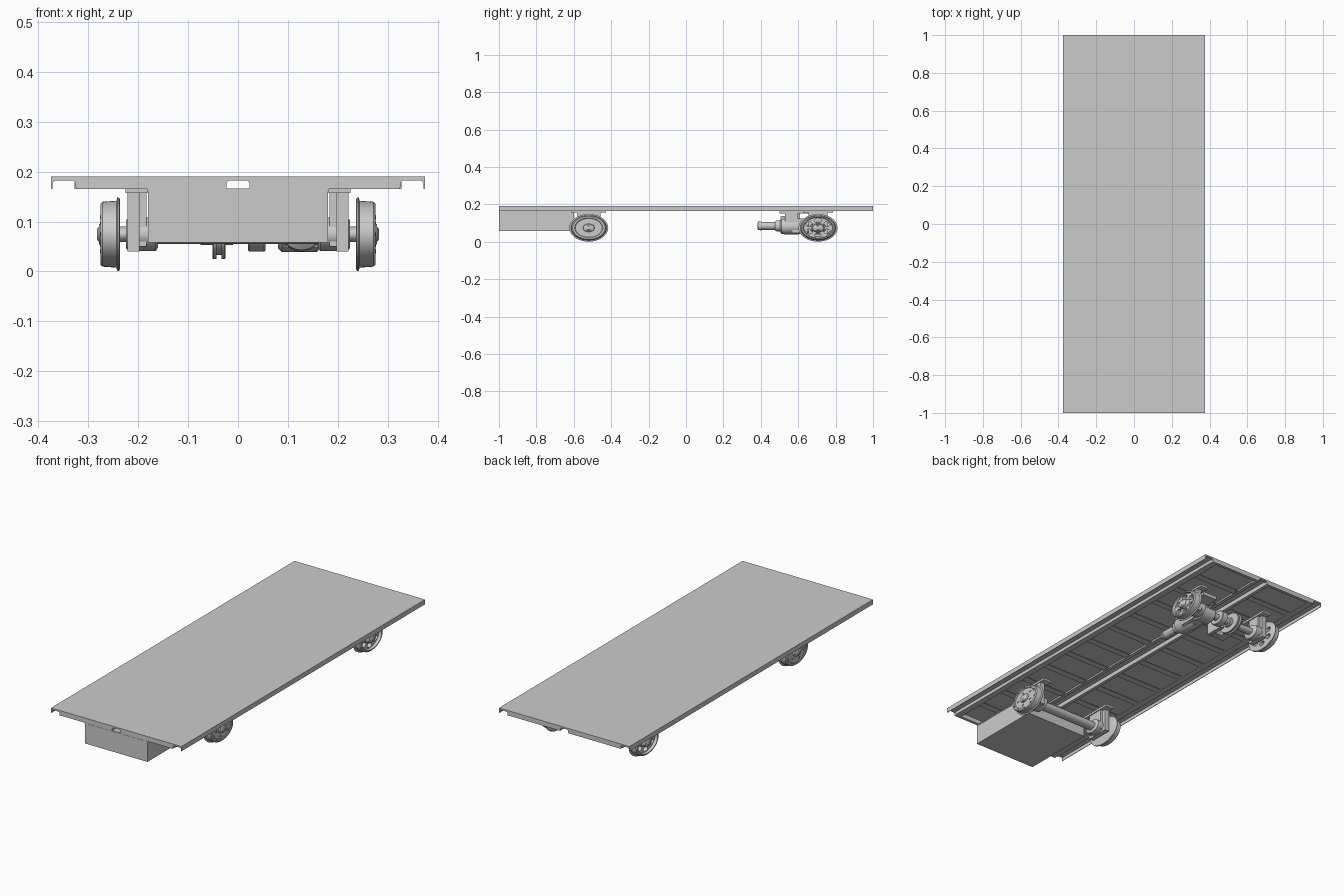
import bpy, bmesh, math
from mathutils import Vector

if "Cube" in bpy.data.objects:
    bpy.data.objects.remove(bpy.data.objects["Cube"])

SY = 1.42          # wheels and discs are stretched along the deck
ZA = 0.0745        # axle height
FRONT, REAR = -0.52, 0.706


def finish(name, bm, smooth=False):
    bmesh.ops.recalc_face_normals(bm, faces=bm.faces[:])
    me = bpy.data.meshes.new(name)
    bm.to_mesh(me)
    bm.free()
    ob = bpy.data.objects.new(name, me)
    bpy.context.collection.objects.link(ob)
    if smooth:
        bpy.ops.object.select_all(action='DESELECT')
        ob.select_set(True)
        bpy.context.view_layer.objects.active = ob
        bpy.ops.object.shade_smooth_by_angle(angle=math.radians(32))
    return ob


def boxes(name, spans, bevel=0):
    """Each span is x0, x1, y0, y1, z0, z1."""
    bm = bmesh.new()
    for x0, x1, y0, y1, z0, z1 in spans:
        vs = bmesh.ops.create_cube(bm, size=1)['verts']
        for v in vs:
            v.co = Vector(((x0 + x1) / 2 + v.co.x * (x1 - x0),
                           (y0 + y1) / 2 + v.co.y * (y1 - y0),
                           (z0 + z1) / 2 + v.co.z * (z1 - z0)))
    if bevel:
        bmesh.ops.bevel(bm, geom=bm.edges[:], offset=bevel, segments=2, affect='EDGES')
    return finish(name, bm)


def extrude(name, pts, y0, y1):
    """Extrude an x-z profile along y."""
    bm = bmesh.new()
    f = bm.faces.new([bm.verts.new((x, y0, z)) for x, z in pts])
    ext = bmesh.ops.extrude_face_region(bm, geom=[f])['geom']
    bmesh.ops.translate(bm, vec=(0, y1 - y0, 0),
                        verts=[g for g in ext if isinstance(g, bmesh.types.BMVert)])
    return finish(name, bm)


def lathe(name, pts, centre, axis='x', sy=1.0, n=48, closed=False):
    """Revolve (position, radius) points about x or y."""
    bm = bmesh.new()
    rings = []
    for p, r in pts:
        ring = []
        for i in range(n):
            a = 2 * math.pi * i / n
            c, s = r * math.cos(a), r * math.sin(a)
            co = (p, c * sy, s) if axis == 'x' else (c, p, s)
            ring.append(bm.verts.new(Vector(co) + Vector(centre)))
        rings.append(ring)
    pairs = list(zip(rings, rings[1:]))
    if closed:
        pairs.append((rings[-1], rings[0]))
    else:
        bm.faces.new(rings[0])
        bm.faces.new(rings[-1])
    for A, B in pairs:
        for i in range(n):
            j = (i + 1) % n
            bm.faces.new((A[i], A[j], B[j], B[i]))
    return finish(name, bm, True)


def pins(name, x0, x1, centre, count, ring, r, n=24):
    """Ring of short cylinders lying along x."""
    bm = bmesh.new()
    for k in range(count):
        t = 2 * math.pi * (k + 0.5) / count
        ends = []
        for x in (x0, x1):
            ends.append([bm.verts.new((x,
                         centre[1] + SY * (ring * math.cos(t) + r * math.cos(2 * math.pi * i / n)),
                         centre[2] + ring * math.sin(t) + r * math.sin(2 * math.pi * i / n)))
                         for i in range(n)])
        bm.faces.new(ends[0])
        bm.faces.new(ends[1])
        for i in range(n):
            j = (i + 1) % n
            bm.faces.new((ends[0][i], ends[0][j], ends[1][j], ends[1][i]))
    return finish(name, bm)


def cut(ob, cutter):
    m = ob.modifiers.new('cut', 'BOOLEAN')
    m.operation, m.object, m.solver = 'DIFFERENCE', cutter, 'EXACT'
    dg = bpy.context.evaluated_depsgraph_get()
    me = bpy.data.meshes.new_from_object(ob.evaluated_get(dg))
    ob.modifiers.clear()
    ob.data = me
    bpy.data.objects.remove(cutter)


# Deck plate with folded side lips
T = 0.187
extrude('deck', [(-.375, .165), (-.375, .19), (.375, .19), (.375, .165), (.372, .165),
                 (.372, T), (-.372, T), (-.372, .165)], -1, 1)

# End beams with a central slot and open corners
for y0, y1, nm in ((-1, -.985, 'front'), (.985, 1, 'rear')):
    half = [(.023, .165), (.325, .165), (.326, .178), (.33, .182), (.367, .182), (.372, .178),
            (.372, T)]
    slot = [(.019, .182), (.023, .178)]
    extrude(nm + '_end_beam', slot + half + [(-x, z) for x, z in reversed(slot + half)], y0, y1)

# Under-deck frame: side rails, twin spine and cross members
rails = []
for s in (-1, 1):
    for a, b, z0, z1 in ((.322, .328, .165, T), (.295, .322, .165, .169), (.328, .372, .182, T),
                         (.024, .028, .165, T), (.028, .042, .165, .168)):
        rails.append((*sorted((s * a, s * b)), -.985, .985, z0, z1))
boxes('frame_rails', rails)
cross = []
for i in range(1, 12):
    y = -1 + i * 2 / 12
    for s in (-1, 1):
        x0, x1 = sorted((s * .042, s * .31))
        cross += [(x0, x1, y - .018, y + .018, .169, .172), (x0, x1, y - .018, y - .014, .169, T)]
boxes('cross_members', cross)

# Equipment box hanging under the front
boxes('equipment_box', [(-.18, .18, -1, -.60, .058, .163)])
boxes('equipment_box_rim', [(-.182, .182, -.999, -.598, .160, .166)])

# Wheels, bearing housings and hangers
solid = [(.237, .015), (.237, .071), (.239, .0735), (.242, .0735), (.244, .067), (.272, .065),
         (.276, .061), (.276, .053), (.273, .050), (.273, .022), (.279, .020), (.279, .015)]
spoked = [(.237, .015), (.237, .071), (.239, .0735), (.242, .0735), (.244, .067), (.272, .065),
          (.276, .061), (.276, .056), (.262, .054), (.262, .024), (.279, .020), (.279, .015)]
for s, side in ((-1, 'left'), (1, 'right')):
    for y, prof, nm in ((FRONT, solid, 'front'), (REAR, spoked, 'rear')):
        c = (0, y, ZA)
        wheel = lathe(f'{nm}_{side}_wheel', [(s * x, r) for x, r in prof], c, sy=SY, n=64, closed=True)
        if nm == 'rear':
            cut(wheel, pins('hole_cutter', s * .23, s * .285, c, 6, .039, .0125))
        else:
            cut(wheel, pins('hole_cutter', s * .268, s * .285, c, 10, .057, .0035, 12))
            pins(f'{nm}_{side}_wheel_bolts', s * .272, s * .277, c, 5, .036, .005, 6)
        lathe(f'{nm}_{side}_bearing',
              [(s * .160, .026), (s * .165, .034), (s * .219, .034), (s * .225, .028)], c, sy=SY, n=32)
        w = .062 if nm == 'front' else .05
        boxes(f'{nm}_{side}_hanger',
              [(*sorted((s * .197, s * .222)), y - w, y + w, .040, .165),
               (*sorted((s * .183, s * .197)), y - w * .7, y + w * .7, .050, .165),
               (*sorted((s * .178, s * .226)), y - w - .03, y + w + .03, .157, .168)])

# Axles
for y, nm, r in ((FRONT, 'front', .014), (REAR, 'rear', .013)):
    lathe(nm + '_axle', [(-.283, .010), (-.279, .0152), (.279, .0152), (.283, .010)],
          (0, y, ZA), sy=SY, n=32)
lathe('front_axle_tube', [(-.17, .02), (.17, .02)], (0, FRONT, ZA), sy=SY, n=32)

# Brake disc, caliper and collars on the rear axle
lathe('brake_disc', [(-.051, .048), (-.049, .050), (-.043, .050), (-.043, .042), (-.033, .042),
                     (-.033, .050), (-.027, .050), (-.025, .048)], (0, REAR, ZA), sy=SY)
lathe('brake_disc_hub', [(-.075, .022), (-.01, .022)], (0, REAR, ZA), sy=SY, n=32)
lathe('axle_collar', [(.02, .032), (.023, .035), (.052, .035), (.055, .032)], (0, REAR, ZA), sy=SY, n=32)
boxes('brake_caliper', [(-.10, -.055, .57, .67, .056, .12), (-.021, .0, .57, .67, .056, .12),
                        (-.10, .0, .565, .60, .06, .125), (-.08, -.02, .57, .61, .12, .168)], .003)

# Gearbox driving the rear axle, with motor pointing forward
lathe('gearbox', [(.50, .026), (.51, .040), (.525, .043), (.60, .043), (.62, .038)], (.127, 0, .083), 'y')
lathe('gearbox_axle_case', [(.08, .028), (.088, .036), (.158, .036), (.166, .028)],
      (0, REAR - .02, ZA), sy=SY)
boxes('gearbox_case', [(.09, .165, .56, REAR, .048, .125)], .006)
boxes('gearbox_mount', [(.085, .17, .50, .74, .15, .168), (.09, .10, .53, .60, .1, .16),
                        (.155, .165, .53, .60, .1, .16)])
lathe('motor', [(.382, .016), (.386, .022), (.40, .024), (.402, .021), (.475, .021), (.478, .026),
                (.485, .030), (.505, .030)], (.127, 0, .085), 'y', n=40)
boxes('motor_terminal_box', [(.112, .142, .505, .57, .115, .138)], .003)
